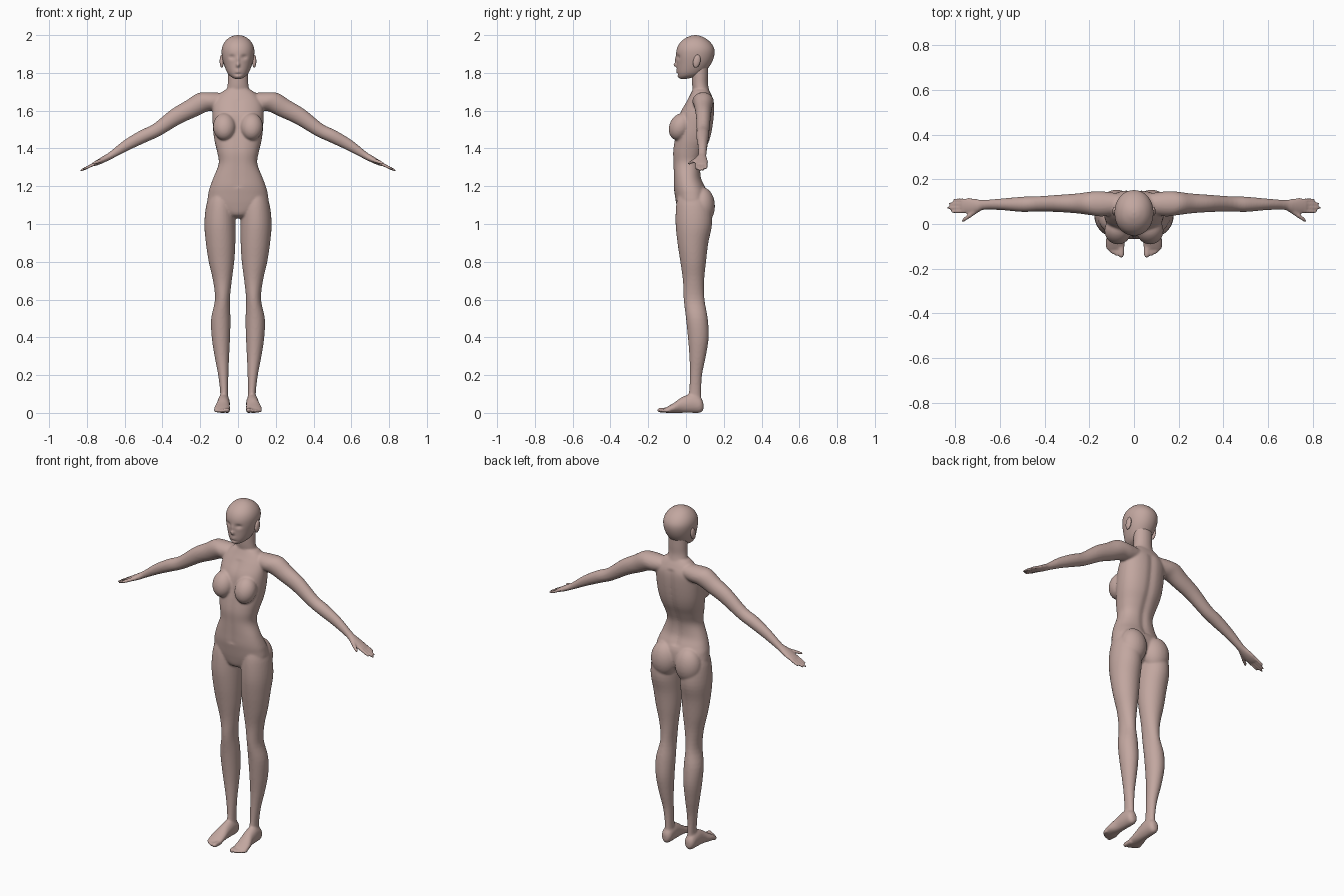
import bpy, bmesh, math
from mathutils import Vector, Matrix

X, Y, Z = Vector((1, 0, 0)), Vector((0, 1, 0)), Vector((0, 0, 1))

skin = bpy.data.materials.new("skin")
skin.diffuse_color = (0.54, 0.385, 0.35, 1)


def refine(rows, n):
    """Catmull-Rom interpolation between the given sections."""
    out = []
    for i in range(len(rows) - 1):
        p0, p1, p2 = rows[max(i - 1, 0)], rows[i], rows[i + 1]
        p3 = rows[min(i + 2, len(rows) - 1)]
        for k in range(n):
            t = k / n
            out.append([0.5 * (2 * b + (c - a) * t + (2 * a - 5 * b + 4 * c - d) * t * t
                               + (3 * b - a - 3 * c + d) * t ** 3)
                        for a, b, c, d in zip(p0, p1, p2, p3)])
    out.append(rows[-1])
    return out


def loft(bm, rows, u, v, s=1, n=4, seg=32, power=2.0):
    """Rows are (x, y, z, radius along u, radius along v); s=-1 mirrors in x."""
    rings = []
    for x, y, z, ru, rv in refine(rows, n):
        ring = []
        for k in range(seg):
            a = 2 * math.pi * k / seg
            c, d = math.cos(a), math.sin(a)
            p = Vector((x, y, z)) + u * ru * math.copysign(abs(c) ** (2 / power), c) \
                + v * rv * math.copysign(abs(d) ** (2 / power), d)
            ring.append(bm.verts.new((p.x * s, p.y, p.z)))
        rings.append(ring)
    for a, b in zip(rings, rings[1:]):
        for k in range(seg):
            j = (k + 1) % seg
            bm.faces.new((a[k], a[j], b[j], b[k]))
    bm.faces.new(rings[0])
    bm.faces.new(rings[-1])
    return [p for r in rings for p in r]


def upright(rows):
    """(z, x min, x max, y front, y back) to loft rows."""
    return [((a + b) / 2, (f + k) / 2, z, (b - a) / 2, (k - f) / 2) for z, a, b, f, k in rows]


def ball(bm, c, r, tilt=0, s=1):
    m = Matrix.Translation((c[0] * s, c[1], c[2])) @ Matrix.Rotation(tilt, 4, 'X') \
        @ Matrix.Diagonal((*r, 1))
    bmesh.ops.create_uvsphere(bm, u_segments=32, v_segments=20, radius=1, matrix=m)


def digit(bm, a, b, r, u, v, s):
    """Finger or toe with a rounded tip."""
    a, b = Vector(a), Vector(b)
    rows = [(*a.lerp(b, t), r * k, r * k)
            for t, k in ((0, 1), (0.5, 0.95), (0.82, 0.85), (0.95, 0.55), (1, 0.15))]
    loft(bm, rows, u, v, s, n=2, seg=12)


def finish(bm, name):
    bmesh.ops.recalc_face_normals(bm, faces=bm.faces)
    me = bpy.data.meshes.new(name)
    bm.to_mesh(me)
    bm.free()
    for p in me.polygons:
        p.use_smooth = True
    me.materials.append(skin)
    ob = bpy.data.objects.new(name, me)
    bpy.context.collection.objects.link(ob)
    return ob


body = bmesh.new()

# Torso: height, half width, front, back
torso = [(1.03, .03, .0, .06), (1.05, .08, -.035, .09), (1.1, .156, -.05, .115),
         (1.16, .157, -.06, .115), (1.2, .147, -.065, .1), (1.25, .128, -.066, .08),
         (1.32, .102, -.068, .08), (1.38, .11, -.07, .1), (1.44, .124, -.062, .125),
         (1.5, .132, -.05, .14), (1.58, .135, -.035, .15), (1.64, .13, -.003, .15),
         (1.68, .105, .02, .136), (1.71, .07, .035, .12)]
verts = loft(body, upright([(z, -h, h, f, b) for z, h, f, b in torso]), X, Y, seg=64, power=2.3)
for p in verts:  # spine and midline grooves
    if 1.2 < p.co.z < 1.66:
        g = math.exp(-(p.co.x / .02) ** 2)
        p.co.y += -.008 * g if p.co.y > .04 else .004 * g

# Neck
loft(body, upright([(1.66, -.085, .085, .03, .135), (1.7, -.064, .064, .036, .125),
                    (1.74, -.055, .055, .032, .117), (1.79, -.054, .054, .03, .118),
                    (1.85, -.054, .054, .03, .118)]), X, Y)

leg = upright([(1.16, .04, .145, -.04, .1), (1.1, .02, .168, -.052, .13),
               (1.0, .013, .178, -.055, .138), (.9, .014, .17, -.045, .118),
               (.8, .02, .155, -.03, .106), (.7, .033, .132, -.016, .096),
               (.6, .043, .122, -.012, .098), (.5, .04, .142, 0, .115),
               (.4, .042, .139, .01, .12), (.3, .047, .124, .018, .105),
               (.2, .051, .105, .02, .085), (.1, .052, .094, .015, .08),
               (.04, .048, .1, .0, .085)])
foot = [(.075, .092, .035, .014, .02), (.075, .075, .042, .029, .041),
        (.076, .03, .05, .033, .05), (.078, -.02, .042, .034, .042),
        (.083, -.06, .028, .041, .028), (.084, -.09, .019, .043, .019),
        (.082, -.112, .013, .038, .012)]
arm = [(.06, .09, 1.655, .045, .045), (.14, .09, 1.65, .056, .055),
       (.19, .092, 1.643, .053, .055), (.25, .092, 1.61, .045, .05),
       (.33, .092, 1.568, .039, .045), (.43, .09, 1.498, .034, .036),
       (.5, .088, 1.465, .034, .035), (.59, .088, 1.417, .026, .029),
       (.67, .086, 1.365, .022, .019), (.7, .081, 1.348, .03, .017),
       (.74, .081, 1.327, .036, .014), (.768, .081, 1.314, .03, .01)]
n_arm = Vector((.5, 0, .866))

for s in (1, -1):
    # Legs, buttocks and breasts
    loft(body, leg, X, Y, s)
    ball(body, (.078, .085, 1.095), (.078, .068, .1), 0, s)
    ball(body, (.072, -.03, 1.515), (.06, .058, .075), math.radians(-25), s)
    # Feet and toes
    loft(body, foot, X, Z, s)
    for x, tip, r in ((.057, -.152, .015), (.078, -.145, .011), (.094, -.136, .0105),
                      (.107, -.125, .01), (.118, -.113, .01)):
        digit(body, (x, -.085, .014), (x, tip, r), r, X, Z, s)
    # Arms, fingers and thumb
    loft(body, arm, Y, n_arm, s)
    for y0, y1, tip in ((.106, .108, .81), (.09, .091, .832), (.073, .073, .838), (.056, .055, .82)):
        digit(body, (.745, y0, 1.325), (tip, y1, 1.325 - (tip - .745) * .48), .009, Y, n_arm, s)
    digit(body, (.69, .068, 1.35), (.772, .012, 1.318), .0115, Y, n_arm, s)

# Fuse the body parts into one skin
ob = finish(body, "body")
rm = ob.modifiers.new("fuse", 'REMESH')
rm.mode = 'VOXEL'
rm.voxel_size = .0058
rm.use_smooth_shade = True
sm = ob.modifiers.new("soften", 'SMOOTH')
sm.factor, sm.iterations = .5, 5

# Head with face features pushed in or out
head = bmesh.new()
sections = [(1.768, .014, -.026, .0), (1.774, .028, -.036, .03), (1.787, .046, -.043, .075),
            (1.81, .061, -.047, .105), (1.85, .076, -.049, .134), (1.89, .085, -.052, .149),
            (1.925, .086, -.049, .15), (1.955, .076, -.035, .135), (1.98, .055, -.009, .108),
            (1.995, .028, .022, .078), (2.0, .004, .046, .054)]
verts = loft(head, upright([(z, -h, h, f, b) for z, h, f, b in sections]), X, Y, n=6, seg=96, power=2.1)
bumps = [(0, 1.842, .009, .011, -.017), (0, 1.868, .007, .018, -.007),
         (.033, 1.884, .016, .011, .009), (-.033, 1.884, .016, .011, .009),
         (0, 1.813, .015, .004, -.005), (0, 1.803, .013, .004, -.005),
         (0, 1.793, .02, .005, .003), (0, 1.779, .015, .008, -.003)]
for p in verts:
    if p.co.y < .03:
        p.co.y += sum(d * math.exp(-((p.co.x - x) / a) ** 2 - ((p.co.z - z) / b) ** 2)
                      for x, z, a, b, d in bumps)
for s in (1, -1):  # ears
    ball(head, (.086, .057, 1.862), (.011, .019, .035), math.radians(-12), s)
finish(head, "head")

# Eyes
eyes = bmesh.new()
for s in (1, -1):
    ball(eyes, (.033, -.023, 1.884), (.014, .013, .009), 0, s)
finish(eyes, "eyes")
